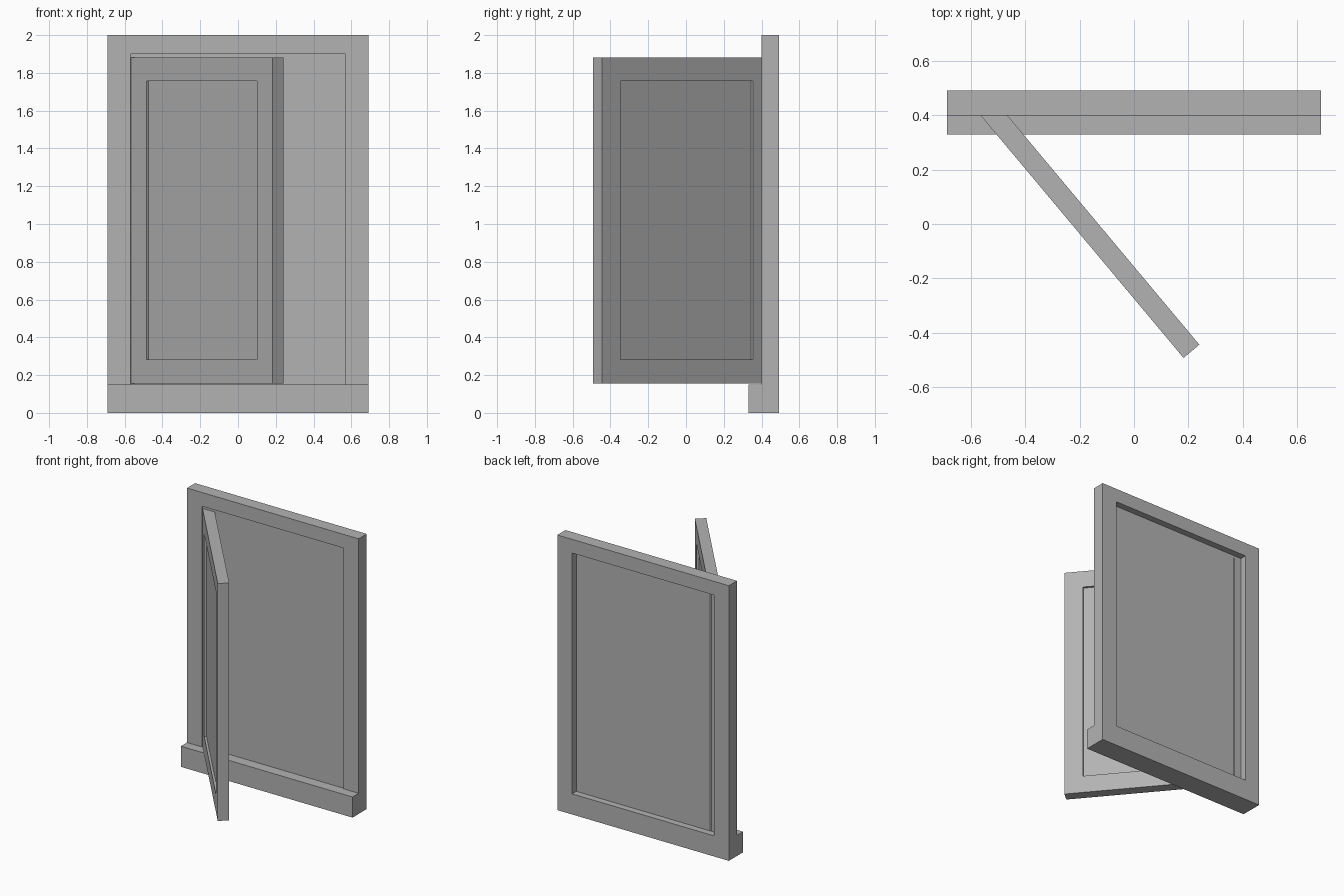
import bpy, bmesh
from math import atan2
from mathutils import Matrix

if "Cube" in bpy.data.objects:
    bpy.data.objects.remove(bpy.data.objects["Cube"])

# Dark grey paint shared by all parts
grey = bpy.data.materials.new("dark_grey")
grey.diffuse_color = (0.45, 0.45, 0.45, 1)
grey.use_nodes = True
grey.node_tree.nodes["Principled BSDF"].inputs["Base Color"].default_value = grey.diffuse_color


def framed_panel(name, outer, inner, y0, y1, front, back):
    """Slab with a rectangular panel recessed by 'front' and 'back'.
    outer / inner are (x0, x1, z0, z1)."""
    bm = bmesh.new()

    def loop(r, y):
        x0, x1, z0, z1 = r
        return [bm.verts.new(p) for p in
                ((x0, y, z0), (x1, y, z0), (x1, y, z1), (x0, y, z1))]

    loops = [loop(inner, y0 + front), loop(inner, y0), loop(outer, y0),
             loop(outer, y1), loop(inner, y1), loop(inner, y1 - back)]
    for a, b in zip(loops, loops[1:]):
        for i in range(4):
            j = (i + 1) % 4
            bm.faces.new((a[i], a[j], b[j], b[i]))
    bm.faces.new(loops[0])
    bm.faces.new(loops[-1])
    bmesh.ops.recalc_face_normals(bm, faces=bm.faces)
    me = bpy.data.meshes.new(name)
    bm.to_mesh(me)
    bm.free()
    me.materials.append(grey)
    ob = bpy.data.objects.new(name, me)
    bpy.context.collection.objects.link(ob)
    return ob


# Outer window frame: pane almost flush in front, recessed at the back
framed_panel("window_frame", (-0.69, 0.69, 0, 2), (-0.57, 0.57, 0.15, 1.9),
             0.40, 0.493, 0.008, 0.048)

# Projecting sill along the bottom
bpy.ops.mesh.primitive_cube_add(size=1, location=(0, 0.365, 0.075))
sill = bpy.context.object
sill.name = "sill"
sill.scale = (1.38, 0.07, 0.15)
sill.data.materials.append(grey)

# Open sash, built from its hinge corner and swung outward
length, thick, rim = 1.168, 0.076, 0.127
sash = framed_panel("open_sash", (0, length, 0.155, 1.881),
                    (rim, length - rim, 0.283, 1.758), 0, thick, 0.016, 0.016)
sash.matrix_world = (Matrix.Translation((-0.567, 0.402, 0))
                     @ Matrix.Rotation(atan2(-0.767, 0.642), 4, 'Z'))
